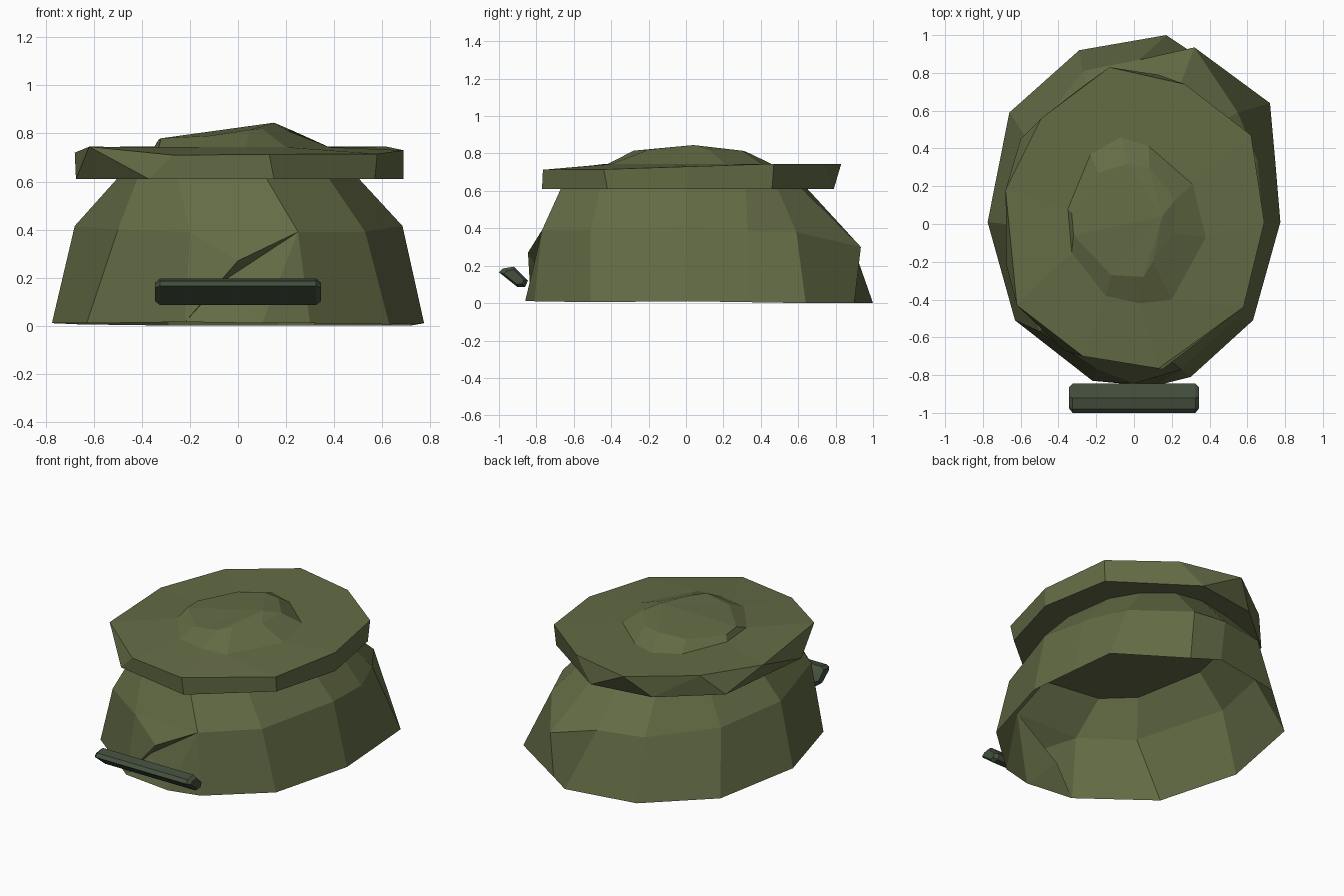
import bpy
import bmesh

if "Cube" in bpy.data.objects:
    bpy.data.objects.remove(bpy.data.objects["Cube"])

def material(name, rgb):
    m = bpy.data.materials.new(name)
    m.diffuse_color = (*rgb, 1)
    m.use_nodes = True
    m.node_tree.nodes["Principled BSDF"].inputs["Base Color"].default_value = m.diffuse_color
    return m

olive = material("olive", (0.126, 0.150, 0.060))
dark_green = material("dark_green", (0.057, 0.078, 0.047))

def add(name, verts, faces, mat, outward=False):
    me = bpy.data.meshes.new(name)
    me.from_pydata(verts, [], faces)
    me.update()
    if outward:
        bm = bmesh.new()
        bm.from_mesh(me)
        bmesh.ops.recalc_face_normals(bm, faces=bm.faces)
        bm.to_mesh(me)
        bm.free()
    ob = bpy.data.objects.new(name, me)
    bpy.context.collection.objects.link(ob)
    me.materials.append(mat)
    return ob

def bands(rings, skip=()):
    """Quads joining closed rings listed bottom to top, counter-clockwise."""
    n = len(rings[0])
    faces = []
    for r in range(len(rings) - 1):
        for i in range(n):
            if (r, i) not in skip:
                j = (i + 1) % n
                faces.append((r*n + i, r*n + j, r*n + n + j, r*n + n + i))
    return [v for ring in rings for v in ring], faces

def level(points, z):
    return [(x, y, z) for x, y in points]

# Body: open faceted shell, first panel at the front
foot = [(-.22, -.83, .015), (.30, -.81, .01), (.63, -.51, .005), (.775, .01, .01),
        (.748, .33, .005), (.72, .64, 0), (.32, .90, 0), (.17, 1.0, 0), (-.29, .92, 0),
        (-.66, .59, .005), (-.775, .01, .01), (-.63, -.51, .01)]
waist = [(-.20, -.77, .39), (.25, -.77, .39), (.53, -.51, .39), (.685, .0, .415),
         (.655, .33, .385), (.55, .59, .38), (.32, .935, .30), (.03, .87, .37),
         (-.27, .81, .38), (-.56, .44, .38), (-.68, .0, .415), (-.50, -.57, .40)]
neck = level([(-.25, -.62), (.12, -.67), (.38, -.46), (.505, 0), (.46, .32),
              (.36, .49), (.20, .62), (.02, .65), (-.22, .60), (-.42, .38),
              (-.505, 0), (-.42, -.46)], .61)
verts, faces = bands([foot, waist, neck], skip={(0, 0)})
# Folded flap on the front panel
k, n = len(verts), len(foot)
verts += [(0, -.845, .27), (-.07, -.79, .18), (.10, -.86, .01)]
faces += [(0, k, n), (n, k, n + 1), (k, k + 1, n + 1), (0, k + 1, k),
          (0, k + 2, k + 1), (k + 1, k + 2, n + 1), (k + 2, 1, n + 1)]
add("body_shell", verts, faces, olive)

# Lid: overhanging rim, low off-centre crown
rim = [(-.27, -.70, .71), (.13, -.765, .713), (.58, -.44, .715), (.69, .01, .73),
       (.62, .47, .745), (.27, .74, .745), (-.13, .83, .745), (-.49, .56, .745),
       (-.68, .18, .72), (-.62, -.43, .745)]
crown_base = level([(-.15, -.38), (.03, -.42), (.20, -.40), (.38, -.07), (.31, .21),
                    (.08, .41), (-.07, .46), (-.23, .37), (-.35, .08), (-.33, -.15)], .743)
crown = [(-.12, -.27, .79), (.05, -.28, .815), (.10, -.20, .82), (.21, -.05, .81),
         (.22, .13, .815), (.08, .30, .815), (-.03, .32, .81), (-.19, .27, .79),
         (-.33, .06, .775), (-.32, -.06, .78)]
verts, faces = bands([rim, crown_base, crown])
n = len(rim)
peak = len(verts)
verts.append((.15, .04, .845))
faces += [(2*n + i, 2*n + (i + 1) % n, peak) for i in range(n)]
# Lid underside and slanted edge: each corner spans a range of rim corners
under = level([(-.37, -.67), (.15, -.77), (.57, -.42), (.69, .01), (.61, .46),
               (.13, .79), (-.27, .73), (-.60, .45), (-.675, -.22)], .61)
first = [9, 1, 2, 3, 4, 5, 6, 7, 8]
last = [0, 1, 2, 3, 4, 6, 7, 8, 9]
u, m = len(verts), len(under)
verts += under
faces.append(tuple(u + i for i in reversed(range(m))))
for i in range(m):
    j = (i + 1) % m
    if first[i] != last[i]:
        faces.append((u + i, last[i], first[i]))
    if last[i] == first[j]:
        faces.append((u + i, u + j, last[i]))
    else:
        faces.append((u + i, u + j, first[j], last[i]))
add("lid", verts, faces, olive)

# Front bar: tilted six-sided profile with tapered ends
profile = [(-1.0, .165), (-.98, .185), (-.92, .195), (-.845, .12), (-.86, .087), (-.90, .085)]
cy, cz = -.917, .14

def section(x, s):
    return [(x, cy + (y - cy)*s, cz + (z - cz)*s) for y, z in profile]

verts, faces = bands([section(-.345, .7), section(-.325, 1), section(.325, 1), section(.345, .7)])
faces += [tuple(range(6)), tuple(range(18, 24))]
add("front_bar", verts, faces, dark_green, outward=True)
